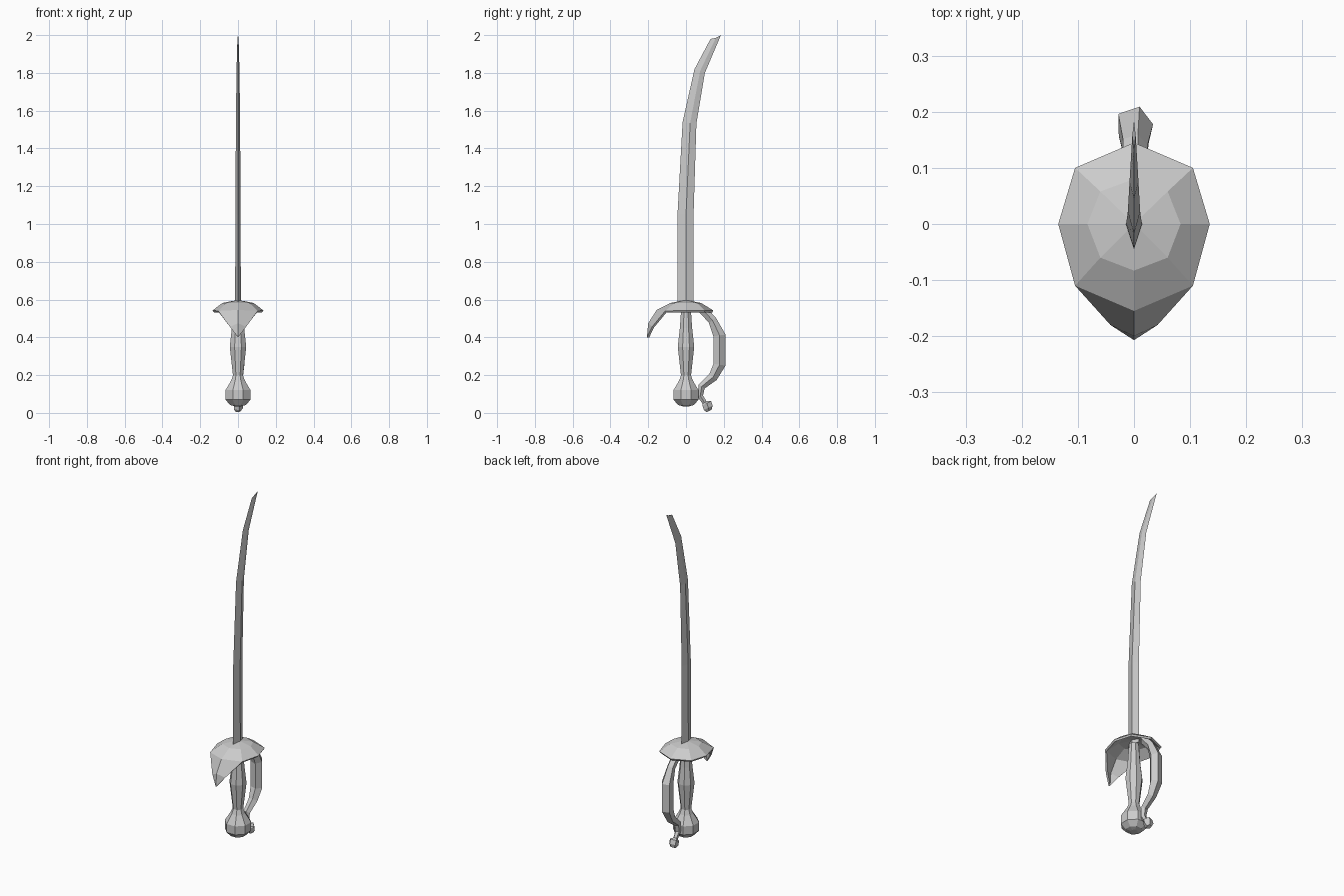
import bpy, bmesh
from math import sin, cos, pi, hypot

if "Cube" in bpy.data.objects:
    bpy.data.objects.remove(bpy.data.objects["Cube"])


def loft(name, rings, cap=True, closed_normals=True):
    """Join equal-length vertex rings with quads; coincident points are welded."""
    bm = bmesh.new()
    vs = [[bm.verts.new(p) for p in ring] for ring in rings]
    n = len(rings[0])
    for a, b in zip(vs, vs[1:]):
        for i in range(n):
            j = (i + 1) % n
            bm.faces.new((a[i], b[i], b[j], a[j]))
    if cap:
        bm.faces.new(vs[0])
        bm.faces.new(vs[-1])
    return finish(name, bm, closed_normals)


def finish(name, bm, fix_normals):
    bmesh.ops.remove_doubles(bm, verts=bm.verts, dist=1e-5)
    if fix_normals:
        bmesh.ops.recalc_face_normals(bm, faces=bm.faces)
    me = bpy.data.meshes.new(name)
    bm.to_mesh(me)
    bm.free()
    ob = bpy.data.objects.new(name, me)
    bpy.context.collection.objects.link(ob)
    return ob


# Blade: diamond section (edge y, z), (ridge y, z), (edge y, z), half thickness
blade = [
    ((-.045, .56), (0, .56), (.04, .56), .015),
    ((-.045, 1.05), (0, 1.05), (.04, 1.05), .014),
    ((-.018, 1.54), (.022, 1.535), (.055, 1.53), .011),
    ((.045, 1.82), (.075, 1.81), (.10, 1.80), .008),
    ((.13, 1.98), (.158, 1.985), (.185, 2.0), .003),
]
loft("blade", [[(0, *a), (h, *m), (0, *b), (-h, *m)] for a, m, b, h in blade])

# Grip and pommel: eight-sided turned profiles (radius, z)
def turned(name, profile, sides=8):
    return loft(name, [[(r * cos(2 * pi * (i + .5) / sides),
                         r * sin(2 * pi * (i + .5) / sides), z)
                        for i in range(sides)] for r, z in profile])

turned("grip", [(.027, .56), (.035, .45), (.047, .35), (.028, .19)])
turned("pommel", [(.028, .20), (.04, .17), (.072, .12), (.072, .07), (.045, .042), (.02, .035)])

# Hand guard: eight-sided shell with a drooping front flap
bm = bmesh.new()
half_outer = [(0, -.155, .545), (.105, -.11, .54), (.135, 0, .542), (.105, .10, .542), (0, .145, .542)]
half_inner = [(0, -.083, .582), (.06, -.06, .582), (.083, 0, .582), (.06, .058, .582), (0, .08, .582)]

def mirrored(half):
    return half + [(-x, y, z) for x, y, z in half[-2:0:-1]]

outer = [bm.verts.new(p) for p in mirrored(half_outer)]
inner = [bm.verts.new(p) for p in mirrored(half_inner)]
apex = bm.verts.new((0, 0, .598))
for i in range(8):
    j = (i + 1) % 8
    bm.faces.new((outer[i], outer[j], inner[j], inner[i]))
    bm.faces.new((inner[i], inner[j], apex))
left, mid, right, tip = [bm.verts.new(p) for p in
                         [(-.042, -.18, .455), (0, -.20, .475), (.042, -.18, .455), (0, -.207, .40)]]
bm.faces.new((mid, right, outer[1], outer[0]))
bm.faces.new((left, mid, outer[0], outer[7]))
bm.faces.new((tip, right, mid))
bm.faces.new((tip, mid, left))
guard = finish("hand_guard", bm, False)
sol = guard.modifiers.new("thickness", 'SOLIDIFY')
sol.thickness = .012
sol.offset = -1

# Knuckle bow with end knob: five-sided sweep through (y, z, radius)
path = [(.085, .55, .024), (.14, .49, .024), (.177, .41, .034), (.177, .255, .034),
        (.143, .19, .026), (.083, .14, .02), (.075, .09, .016), (.098, .055, .013),
        (.110, .050, .027), (.118, .026, .027), (.122, .010, .015)]
rings = []
for k, (y, z, r) in enumerate(path):
    y0, z0, _ = path[max(k - 1, 0)]
    y1, z1, _ = path[min(k + 1, len(path) - 1)]
    if k >= 8:                      # knob keeps one straight axis
        y0, z0, y1, z1 = 0, 0, .45, -.9
    d = hypot(y1 - y0, z1 - z0)
    ny, nz = -(z1 - z0) / d, (y1 - y0) / d
    rings.append([(r * cos(a), y + ny * r * sin(a), z + nz * r * sin(a))
                  for a in [2 * pi * i / 5 + .02 for i in range(5)]])
loft("knuckle_bow", rings)
